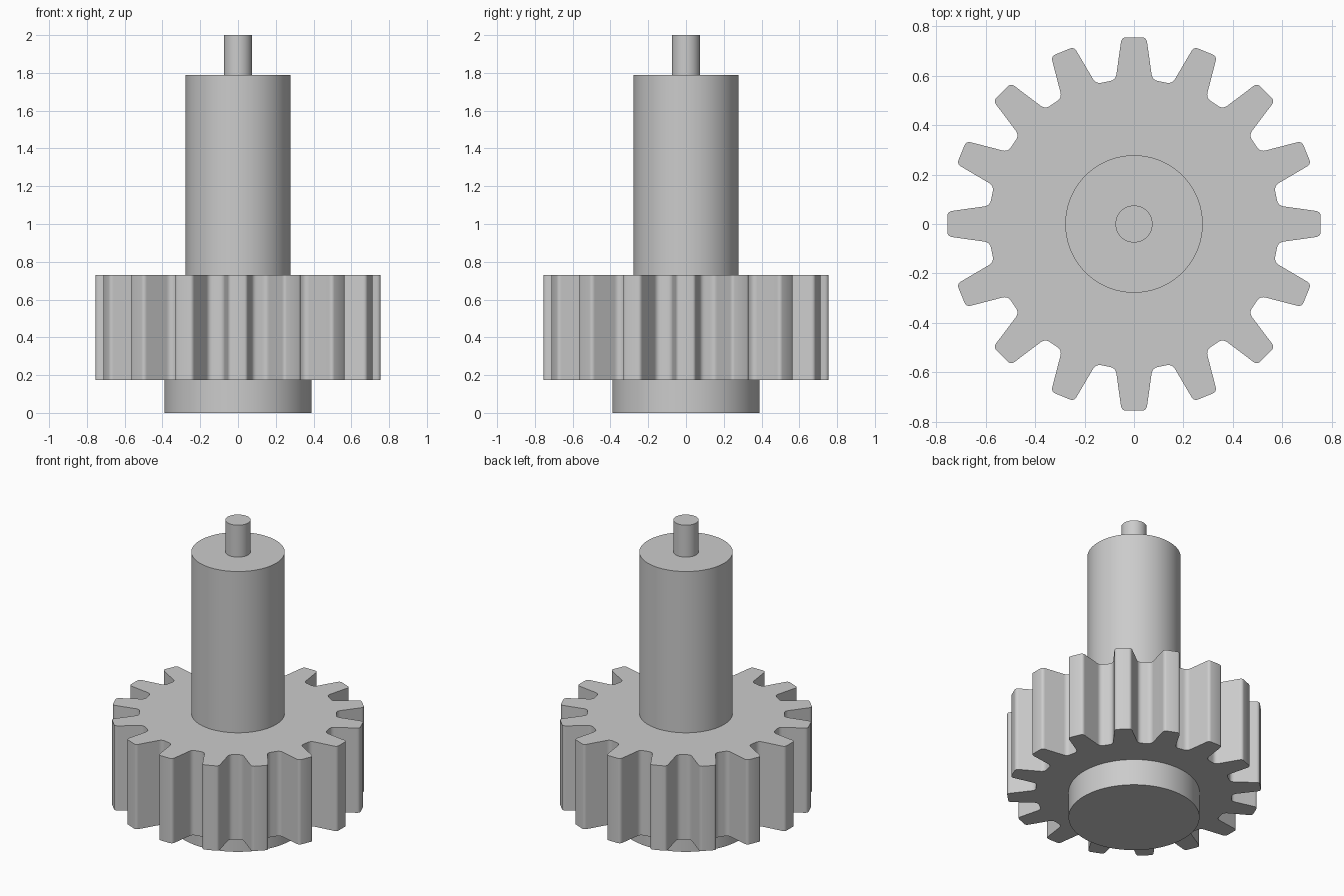
import bpy, bmesh, math
from mathutils import Vector, Matrix

if "Cube" in bpy.data.objects:
    bpy.data.objects.remove(bpy.data.objects["Cube"], do_unlink=True)

TEETH = 16
steel = bpy.data.materials.new("plain_grey")
steel.use_nodes = True
GREY = (0.6, 0.6, 0.6, 1)
steel.diffuse_color = GREY
steel.node_tree.nodes["Principled BSDF"].inputs["Base Color"].default_value = GREY


def extrude_outline(name, points, z0, z1):
    """Make a closed prism from a flat outline."""
    bm = bmesh.new()
    face = bm.faces.new([bm.verts.new((p.x, p.y, z0)) for p in points])
    top = bmesh.ops.extrude_face_region(bm, geom=[face])["geom"]
    bmesh.ops.translate(bm, vec=(0, 0, z1 - z0),
                        verts=[v for v in top if isinstance(v, bmesh.types.BMVert)])
    bmesh.ops.recalc_face_normals(bm, faces=bm.faces)
    mesh = bpy.data.meshes.new(name)
    bm.to_mesh(mesh)
    bm.free()
    mesh.materials.append(steel)
    obj = bpy.data.objects.new(name, mesh)
    bpy.context.collection.objects.link(obj)
    bpy.ops.object.select_all(action="DESELECT")
    obj.select_set(True)
    bpy.context.view_layer.objects.active = obj
    bpy.ops.object.shade_smooth_by_angle(angle=math.radians(30))
    return obj


def circle(radius, sides=96):
    return [Vector((radius * math.cos(math.tau * i / sides),
                    radius * math.sin(math.tau * i / sides))) for i in range(sides)]


def rounded(a, corner, b, steps=5):
    """Curve from a to b, pulled towards the corner."""
    a, corner, b = Vector(a), Vector(corner), Vector(b)
    return [a * (1 - t) ** 2 + corner * 2 * t * (1 - t) + b * t ** 2
            for t in (i / steps for i in range(steps + 1))]


# Half a tooth pointing along +y: rounded tip, straight flank, root fillet
half = rounded((0.034, 0.755), (0.05, 0.753), (0.053, 0.735))
half += rounded((0.071, 0.606), (0.075, 0.58), (0.103, 0.577))
tooth = [Vector((-p.x, p.y)) for p in reversed(half)] + half

# Toothed wheel
outline = []
for i in range(TEETH):
    turn = Matrix.Rotation(-math.tau * i / TEETH, 2)
    outline += [turn @ p for p in tooth]
extrude_outline("gear_wheel", outline, 0.173, 0.73)

# Stepped round parts along the axis
for name, radius, z0, z1 in (("lower_hub", 0.39, 0, 0.173),
                             ("main_shaft", 0.278, 0.73, 1.79),
                             ("end_pin", 0.075, 1.79, 2)):
    extrude_outline(name, circle(radius), z0, z1)
